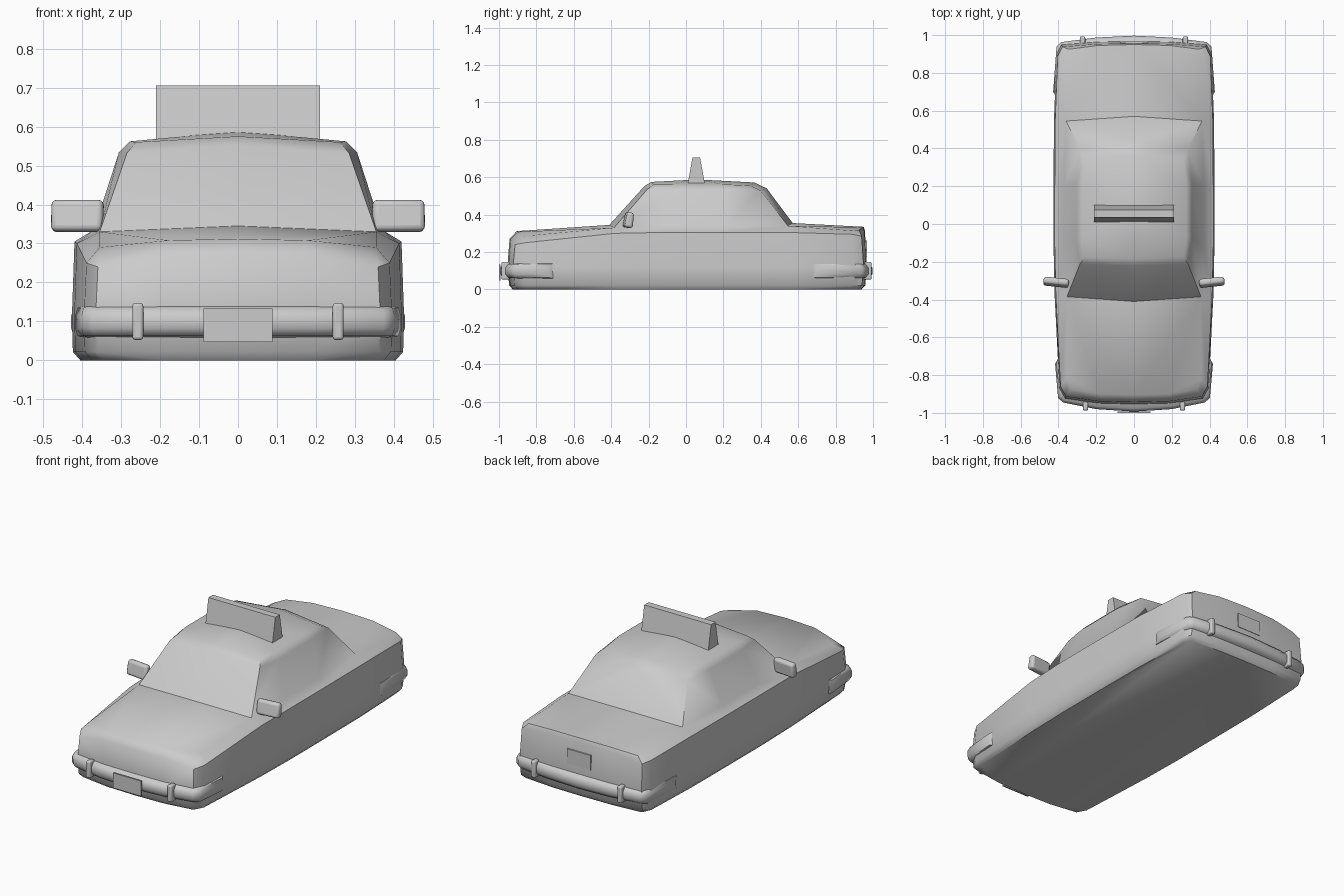
import bpy
import bmesh
from math import radians
from mathutils import Vector

cube = bpy.data.objects.get("Cube")
if cube:
    bpy.data.objects.remove(cube, do_unlink=True)

# Single paint colour
GREY = (0.6, 0.6, 0.6, 1.0)
paint = bpy.data.materials.new("light grey")
paint.use_nodes = True
paint.diffuse_color = GREY
for node in paint.node_tree.nodes:
    if node.type == 'BSDF_PRINCIPLED':
        node.inputs["Base Color"].default_value = GREY


def finish(name, bm, angle=None, bevel=0.0):
    """Turn a bmesh into a painted object, optionally bevelled and smoothed."""
    bmesh.ops.recalc_face_normals(bm, faces=bm.faces[:])
    mesh = bpy.data.meshes.new(name)
    bm.to_mesh(mesh)
    bm.free()
    mesh.materials.append(paint)
    obj = bpy.data.objects.new(name, mesh)
    bpy.context.collection.objects.link(obj)
    if bevel:
        mod = obj.modifiers.new("rounding", 'BEVEL')
        mod.width = bevel
        mod.segments = 3
    if angle:
        bpy.ops.object.select_all(action='DESELECT')
        obj.select_set(True)
        bpy.context.view_layer.objects.active = obj
        bpy.ops.object.shade_smooth_by_angle(angle=radians(angle))
    return obj


def mirror_half(bm):
    """Complete a half model built on the +x side."""
    geom = bm.verts[:] + bm.edges[:] + bm.faces[:]
    bmesh.ops.mirror(bm, geom=geom, axis='X', merge_dist=0.0)
    bmesh.ops.remove_doubles(bm, verts=bm.verts[:], dist=0.0005)


def ring(bm, points):
    return [bm.verts.new(p) for p in points]


def bridge(bm, a, b):
    for i in range(len(a) - 1):
        bm.faces.new((a[i], a[i + 1], b[i + 1], b[i]))


def box(name, centre, size, bevel=0.0, taper_y=1.0):
    """Box whose top may be narrowed along y."""
    bm = bmesh.new()
    bmesh.ops.create_cube(bm, size=1.0)
    for v in bm.verts:
        if v.co.z > 0:
            v.co.y *= taper_y
        v.co = Vector(centre) + v.co * Vector(size)
    return finish(name, bm, 40 if bevel else None, bevel)


# Body: half plan outline from front centre round the side to rear centre
outline = [(0, -.955), (.19, -.95), (.365, -.925), (.395, -.87), (.42, -.385), (.426, -.12),
           (.426, .2), (.424, .545), (.41, .9), (.385, .95), (.19, .965), (0, .968)]
shoulder_z = [.27, .268, .24, .25, .3, .305, .305, .305, .295, .285, .31, .315]
deck_edge = [(0, -.905, .312), (.18, -.9, .308), (.335, -.875, .28), (.355, -.82, .29),
             (.355, -.385, .33), (.37, -.12, .335), (.37, .2, .335), (.36, .545, .34),
             (.37, .88, .315), (.345, .925, .318), (.19, .945, .332), (0, .95, .335)]
bm = bmesh.new()
layers = []
for sx, sy, z in ((.95, .97, 0), (.995, .99, .022), (1, 1, .12)):
    layers.append(ring(bm, [(x * sx, y * sy, z) for x, y in outline]))
layers.append(ring(bm, [(x * .985, y * .988, z) for (x, y), z in zip(outline, shoulder_z)]))
deck = ring(bm, deck_edge)
layers.append(deck)
for low, high in zip(layers, layers[1:]):
    bridge(bm, low, high)
bm.faces.new(layers[0])

# Hood and boot lid, meeting the cabin at the centre line
hood, boot = ring(bm, [(0, -.41, .345), (0, .57, .355)])
for centre, quads in ((hood, (0, 1, 2, 3, 4)), (boot, (11, 10, 9, 8, 7))):
    a, b, c, d, e = [deck[i] for i in quads]
    bm.faces.new((a, b, e, centre))
    bm.faces.new((b, c, d, e))

# Cabin: glass line, rounded roof edge and crowned roof
base = [hood] + deck[4:8] + [boot]
upper = ring(bm, [(0, -.222, .553), (.285, -.21, .532), (.306, -.08, .533),
                  (.306, .22, .533), (.288, .4, .528), (0, .432, .54)])
roof = ring(bm, [(0, -.185, .575), (.262, -.175, .56), (.278, -.07, .562),
                 (.278, .2, .562), (.262, .345, .555), (0, .365, .572)])
bridge(bm, base, upper)
bridge(bm, upper, roof)
crown = bm.verts.new((0, .06, .588))
bm.faces.new((roof[0], roof[1], roof[2], crown))
bm.faces.new((roof[2], roof[3], crown))
bm.faces.new((roof[3], roof[4], roof[5], crown))
mirror_half(bm)
finish("car_body", bm, 44)


# Wraparound bumpers: rounded section swept along a half path
def bumper(name, path):
    bm = bmesh.new()
    section = [(.94, .056), (.985, .063), (1, .082), (1, .115), (.985, .135), (.94, .142)]
    rows = [ring(bm, [(x * s, y * s, z) for x, y in path]) for s, z in section]
    for low, high in zip(rows, rows[1:]):
        bridge(bm, low, high)
    bridge(bm, rows[-1], rows[0])
    bm.faces.new([row[-1] for row in rows])
    mirror_half(bm)
    finish(name, bm, 50)


bumper("front_bumper", [(0, -.993), (.2, -.98), (.375, -.945), (.402, -.92), (.418, -.74)])
bumper("rear_bumper", [(0, .997), (.2, .987), (.385, .963), (.41, .94), (.428, .7)])

# Bumper guards and door mirrors on both sides
for side, label in ((1, "left"), (-1, "right")):
    box("front_guard_" + label, (side * .257, -.965, .1), (.028, .045, .095), .008)
    box("rear_guard_" + label, (side * .272, .97, .1), (.028, .045, .095), .008)
    wing = box("door_mirror_" + label, (0, 0, 0), (.134, .045, .082), .014, .8)
    wing.location = (side * .412, -.307, .371)
    wing.rotation_euler = (radians(-8), 0, radians(side * 6))

# Number plates
box("front_plate", (0, -.996, .09), (.176, .008, .086))
box("rear_plate", (0, .963, .22), (.15, .008, .085))

# Roof sign with a narrowed top
box("roof_sign", (0, .055, .632), (.422, .094, .146), 0, .43)
